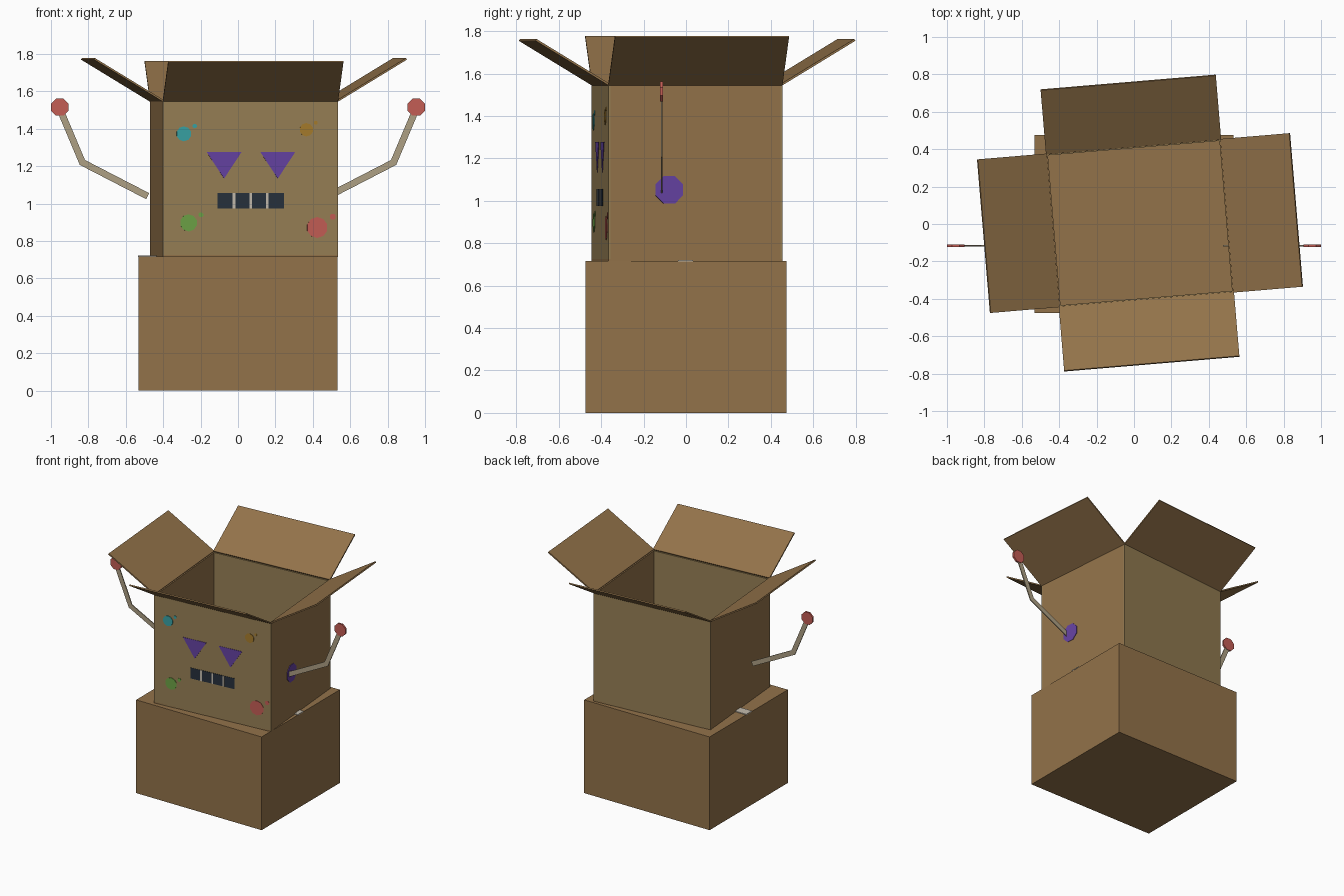
import bpy, bmesh
from math import sin, cos, pi, radians
from mathutils import Vector, Matrix

if "Cube" in bpy.data.objects:
    bpy.data.objects.remove(bpy.data.objects["Cube"])


def material(name, rgb):
    m = bpy.data.materials.new(name)
    m.diffuse_color = (*rgb, 1)
    m.use_nodes = True
    m.node_tree.nodes["Principled BSDF"].inputs["Base Color"].default_value = m.diffuse_color
    return m


CARD = material("cardboard", (0.29, 0.17, 0.068))
PALE = material("pale_cardboard", (0.31, 0.215, 0.09))
PURPLE = material("purple", (0.13, 0.055, 0.36))
RED = material("red", (0.55, 0.11, 0.09))
CYAN = material("cyan", (0.04, 0.36, 0.37))
ORANGE = material("orange", (0.38, 0.2, 0.025))
GREEN = material("green", (0.15, 0.36, 0.06))
DARK = material("dark_navy", (0.02, 0.03, 0.045))
TAPE = material("tape", (0.55, 0.5, 0.42))
STICK = material("arm_beige", (0.42, 0.35, 0.23))


def plate(name, pts, offset, mat, matrix=Matrix()):
    """Flat polygon extruded by an offset vector."""
    bm = bmesh.new()
    face = bm.faces.new([bm.verts.new(p) for p in pts])
    ext = bmesh.ops.extrude_face_region(bm, geom=[face], use_keep_orig=True)
    verts = [v for v in ext["geom"] if isinstance(v, bmesh.types.BMVert)]
    bmesh.ops.translate(bm, verts=verts, vec=offset)
    bmesh.ops.recalc_face_normals(bm, faces=bm.faces)
    bm.transform(matrix)
    mesh = bpy.data.meshes.new(name)
    bm.to_mesh(mesh)
    bm.free()
    mesh.materials.append(mat)
    ob = bpy.data.objects.new(name, mesh)
    bpy.context.collection.objects.link(ob)
    return ob


def rect(x0, x1, y0, y1, z):
    return [(x0, y0, z), (x1, y0, z), (x1, y1, z), (x0, y1, z)]


def ring(a, b, r, n=8):
    return [(a + r * cos(2 * pi * (i + .5) / n), b + r * sin(2 * pi * (i + .5) / n)) for i in range(n)]


# Lower box with a tape strip over its closed top
plate("lower_box", rect(-0.533, 0.533, -0.475, 0.475, 0), (0, 0, 0.716), CARD)
plate("top_tape", rect(-0.535, 0.535, -0.037, 0.033, 0.715), (0, 0, 0.007), TAPE)

# Upper box: open, slightly turned
HW, HD, Z0, Z1, T = 0.47, 0.412, 0.716, 1.545, 0.01
TURN = Matrix.Translation((0.032, 0.005, 0)) @ Matrix.Rotation(radians(4.8), 4, 'Z')
H = (0, 0, Z1 - Z0)
plate("upper_floor", rect(-HW, HW, -HD, HD, Z0), (0, 0, T), CARD, TURN)
for side, s in (("front", -1), ("back", 1)):
    plate(side + "_wall", rect(-HW, HW, s * HD, s * (HD - T), Z0), H, PALE, TURN)
    run, rise = 0.345, 0.21
    n = Vector((0, -s * rise, run)).normalized() * T
    plate(side + "_flap", [(-HW, s * HD, Z1), (HW, s * HD, Z1),
                           (HW, s * (HD + run), Z1 + rise), (-HW, s * (HD + run), Z1 + rise)],
          n, CARD, TURN)
for side, s in (("left", -1), ("right", 1)):
    plate(side + "_wall", rect(s * HW, s * (HW - T), -HD + T, HD - T, Z0), H, CARD, TURN)
    run, rise = 0.37, 0.225
    n = Vector((-s * rise, 0, run)).normalized() * T
    plate(side + "_flap", [(s * HW, -HD, Z1), (s * HW, HD, Z1),
                           (s * (HW + run), HD, Z1 + rise), (s * (HW + run), -HD, Z1 + rise)],
          n, CARD, TURN)


# Painted face on the front wall
def paint(name, pts, mat, d=0.003):
    plate(name, [((x - 0.066) / 0.9965, -HD, z) for x, z in pts], (0, -d, 0), mat, TURN)


for side, x in (("left", -0.075), ("right", 0.212)):
    paint(side + "_eye", [(x - 0.094, 1.277), (x + 0.094, 1.277), (x, 1.134)], PURPLE)
paint("mouth", [(-0.11, 0.975), (0.245, 0.975), (0.245, 1.057), (-0.11, 1.057)], DARK)
for i in range(3):
    x = -0.022 + 0.089 * i
    paint(f"tooth_gap_{i + 1}", [(x - .007, .975), (x + .007, .975), (x + .007, 1.057), (x - .007, 1.057)],
          TAPE, 0.005)

# Paint splats, each with a small droplet
for name, mat, x, z, r, dx, dz in (
        ("cyan", CYAN, -0.29, 1.373, 0.04, 0.058, 0.042),
        ("orange", ORANGE, 0.365, 1.395, 0.036, 0.05, 0.038),
        ("green", GREEN, -0.265, 0.897, 0.046, 0.066, 0.043),
        ("red", RED, 0.423, 0.872, 0.056, 0.083, 0.058)):
    paint(name + "_splat", ring(x, z, r, 10), mat)
    paint(name + "_droplet", ring(x + dx, z + dz, r * 0.3), mat)

# Purple patch on the right wall
plate("side_patch", [(HW, y, z) for y, z in ring(-0.124, 1.052, 0.07)], (0.004, 0, 0), PURPLE, TURN)

# Flat bent arms with octagonal hands, mirrored
shoulder, elbow, hand = Vector((0.483, 1.04)), Vector((0.832, 1.22)), Vector((0.95, 1.5))
n1 = (elbow - shoulder).normalized().orthogonal()
n2 = (hand - elbow).normalized().orthogonal()
w = 0.018
mitre = (n1 + n2) / (1 + n1.dot(n2)) * w
outline = [shoulder + n1 * w, elbow + mitre, hand + n2 * w, hand - n2 * w, elbow - mitre, shoulder - n1 * w]
for side, s in (("left", -1), ("right", 1)):
    plate(side + "_arm", [(s * p.x, -0.119, p.y) for p in outline], (0, 0.007, 0), STICK)
    plate(side + "_hand", [(s * x, -0.123, z) for x, z in ring(0.953, 1.516, 0.05)], (0, 0.014, 0), RED)
